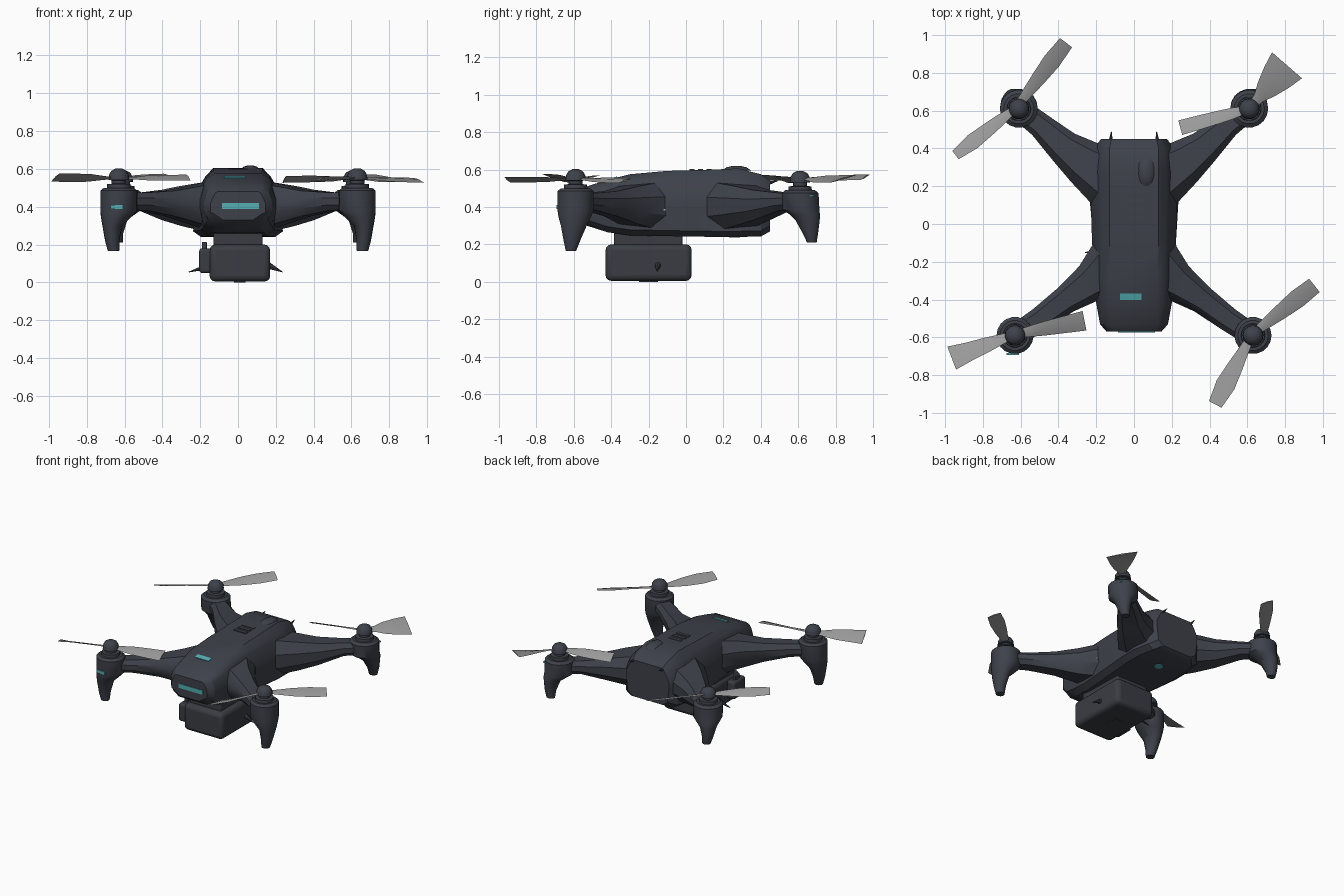
import bpy, bmesh, math
from mathutils import Vector, Matrix

if "Cube" in bpy.data.objects:
    bpy.data.objects.remove(bpy.data.objects["Cube"])


def material(name, rgb):
    m = bpy.data.materials.new(name)
    m.diffuse_color = (*rgb, 1)
    m.use_nodes = True
    m.node_tree.nodes["Principled BSDF"].inputs["Base Color"].default_value = m.diffuse_color
    return m


SHELL = material("slate shell", (0.047, 0.053, 0.068))
CAMERA = material("dark camera grey", (0.042, 0.046, 0.056))
BLADE = material("propeller grey", (0.32, 0.32, 0.32))
TEAL = material("teal light", (0.09, 0.42, 0.44))
PALE = material("pale light", (0.35, 0.38, 0.40))


def finish(bm, name, mat, angle=35, mirror=False, bevel=0):
    bmesh.ops.recalc_face_normals(bm, faces=bm.faces)
    me = bpy.data.meshes.new(name)
    bm.to_mesh(me)
    bm.free()
    ob = bpy.data.objects.new(name, me)
    bpy.context.collection.objects.link(ob)
    me.materials.append(mat)
    bpy.context.view_layer.objects.active = ob
    ob.select_set(True)
    bpy.ops.object.shade_smooth_by_angle(angle=math.radians(angle))
    ob.select_set(False)
    if bevel:
        b = ob.modifiers.new("round", 'BEVEL')
        b.width, b.segments = bevel, 3
    if mirror:
        ob.modifiers.new("mirror", 'MIRROR')
    return ob


def loft(name, rings, mat, **kw):
    """Skin a list of equal-length closed rings and cap both ends."""
    bm = bmesh.new()
    vs = [[bm.verts.new(p) for p in r] for r in rings]
    n = len(rings[0])
    for a, b in zip(vs, vs[1:]):
        for i in range(n):
            j = (i + 1) % n
            bm.faces.new((a[i], a[j], b[j], b[i]))
    bm.faces.new(vs[0])
    bm.faces.new(vs[-1])
    return finish(bm, name, mat, **kw)


def box(name, lo, hi, mat, rot=0, **kw):
    lo, hi = Vector(lo), Vector(hi)
    bm = bmesh.new()
    bmesh.ops.create_cube(bm, size=1, matrix=Matrix.Translation((lo + hi) / 2)
                          @ Matrix.Rotation(rot, 4, 'X') @ Matrix.Diagonal((*(hi - lo), 1)))
    return finish(bm, name, mat, **kw)


def ellipse(cx, cy, z, rx, ry, n=18):
    return [(cx + rx * math.cos(2 * math.pi * i / n), cy + ry * math.sin(2 * math.pi * i / n), z)
            for i in range(n)]


def spike(name, base, tip, r, mat, mirror=False):
    base, tip = Vector(base), Vector(tip)
    d = tip - base
    bm = bmesh.new()
    bmesh.ops.create_cone(bm, segments=8, radius1=r, radius2=0.002, depth=d.length, cap_ends=True,
                          matrix=Matrix.Translation((base + tip) / 2) @ d.to_track_quat('Z', 'Y').to_matrix().to_4x4())
    return finish(bm, name, mat, mirror=mirror)


# Fuselage: y, top z, top w, shoulder z, shoulder w, side z, side w, bottom z, bottom w
SECTIONS = [
    (-.57, .48, .11, .455, .13, .40, .145, .33, .11),
    (-.53, .51, .125, .475, .165, .41, .18, .30, .145),
    (-.42, .545, .12, .50, .178, .42, .20, .265, .17),
    (-.30, .575, .125, .53, .18, .43, .205, .248, .18),
    (-.10, .593, .13, .54, .182, .43, .222, .244, .20),
    (.15, .60, .13, .54, .185, .43, .23, .24, .225),
    (.28, .606, .13, .54, .182, .43, .23, .24, .225),
    (.40, .575, .13, .53, .172, .43, .21, .242, .20),
    (.45, .54, .12, .50, .15, .43, .175, .27, .15),
]


def body_ring(y, zt, wt, zs, ws, zm, wm, zb, wb):
    half = [(wt, zt), (ws - .012, zs + .02), (ws, zs), (wm, zm + .02), (wm, zm - .03),
            (wb + .012, zb + .03), (wb - .03, zb)]
    return [(x, y, z) for x, z in half] + [(-x, y, z) for x, z in reversed(half)]


loft("fuselage", [body_ring(*s) for s in SECTIONS], SHELL, angle=30)

# Small sensor bump and vents on the roof
loft("roof_bump", [ellipse(.065, .27, .595, .05, .08), ellipse(.065, .27, .612, .035, .055),
                   ellipse(.065, .27, .619, .015, .025)], SHELL)
for k in range(3):
    box("roof_vent", (-.05, .02 + k * .045, .59), (.05, .045 + k * .045, .603), SHELL)
spike("tail_antenna", (.125, .41, .52), (.12, .49, .54), .016, SHELL, mirror=True)


# Arms: x, y, half width, low z, high z
def arm(name, stations):
    d = Vector((stations[-1][0] - stations[0][0], stations[-1][1] - stations[0][1])).normalized()
    nx, ny = -d.y, d.x
    prof = [(-1, .3), (-1, .7), (-.6, 1), (.6, 1), (1, .7), (1, .3), (.6, 0), (-.6, 0)]
    loft(name, [[(x + nx * a * w, y + ny * a * w, lo + (hi - lo) * b) for a, b in prof]
                for x, y, w, lo, hi in stations], SHELL, mirror=True)


arm("front_arm", [(.12, -.23, .16, .28, .53), (.23, -.31, .105, .31, .51), (.36, -.40, .075, .35, .485),
                  (.50, -.505, .064, .38, .475), (.62, -.585, .06, .385, .475)])
arm("rear_arm", [(.12, .24, .17, .27, .53), (.26, .325, .125, .30, .51), (.37, .405, .092, .33, .49),
                 (.50, .525, .066, .38, .475), (.61, .61, .06, .385, .475)])


# Motor pods with tapering landing legs: z, x shift, y shift, x radius, y radius
def pod(name, cx, cy, rows):
    loft(name, [ellipse(cx + ox, cy + oy, z, rx, ry) for z, ox, oy, rx, ry in rows], SHELL, mirror=True)
    top = rows[0][0]
    loft(name + "_rotor_mount", [ellipse(cx, cy, z, r, r) for z, r in
         [(top - .01, .065), (top + .02, .062), (top + .022, .038), (top + .04, .038), (top + .042, .055),
          (top + .07, .052), (top + .09, .04), (top + .102, .018)]], SHELL, mirror=True)


pod("front_pod", .63, -.59, [(.50, 0, 0, .08, .08), (.485, 0, 0, .098, .098), (.38, 0, 0, .098, .098),
                             (.345, .015, -.005, .08, .088), (.30, .035, -.01, .052, .07),
                             (.22, .035, -.02, .038, .045), (.165, .028, -.025, .03, .028)])
pod("rear_pod", .61, .61, [(.49, 0, 0, .08, .08), (.475, 0, 0, .10, .10), (.385, 0, .005, .10, .10),
                           (.36, .015, .025, .08, .082), (.33, .03, .04, .055, .066),
                           (.26, .035, .055, .038, .042), (.21, .028, .063, .03, .026)])


# Propeller blades: hub, tip, middle width, tip width, tip height, twist
def blade(hub, tip, wm, wt, zt, twist):
    hub, tip = Vector(hub), Vector(tip)
    d = (tip - hub).normalized()
    n = Vector((-d.y, d.x))
    rings = []
    for t, w in [(.06, .04), (.25, .06), (.45, (wm + .06) / 2), (.72, wm), (1, wt)]:
        c = hub.lerp(tip, t)
        z = .55 + (zt - .55) * t
        ring = []
        for a, up in [(-.5, 0), (0, .006), (.5, 0), (0, -.003)]:
            p = c + n * a * w
            ring.append((p.x, p.y, z + up + a * twist * 2 * min(1, t * 2)))
        rings.append(ring)
    loft("propeller_blade", rings, BLADE, angle=50)


FL, FR, RL, RR = (-.635, -.585), (.625, -.585), (-.625, .615), (.61, .61)
blade(RL, (-.36, .96), .095, .08, .56, .015)
blade(RL, (-.945, .365), .085, .055, .56, .015)
blade(RR, (.245, .51), .075, .08, .545, .018)
blade(RR, (.81, .84), .17, .21, .55, .02)
blade(FL, (-.262, -.512), .09, .105, .555, .015)
blade(FL, (-.965, -.71), .10, .13, .555, .022)
blade(FR, (.955, -.325), .10, .09, .54, .013)
blade(FR, (.43, -.955), .105, .075, .545, .015)

# Slung camera with mount, side lens and little prongs
box("camera_case", (-.15, -.43, .005), (.17, .03, .2), CAMERA, bevel=.03)
box("camera_mount", (-.13, -.385, .17), (.13, -.02, .28), CAMERA, bevel=.01)
box("camera_side_lens", (-.205, -.41, .05), (-.14, -.27, .18), CAMERA, bevel=.015)
box("camera_lens_tab", (-.19, -.36, .17), (-.165, -.31, .215), CAMERA, bevel=.005)
spike("right_prong", (.16, -.15, .09), (.235, -.155, .055), .018, CAMERA)
spike("left_prong", (-.14, -.15, .09), (-.26, -.15, .055), .018, CAMERA)
box("camera_foot", (-.02, -.25, 0), (.04, -.15, .01), CAMERA)

# Indicator lights as thin plates
box("nose_light", (-.085, -.574, .388), (.11, -.567, .42), TEAL)
box("roof_light", (-.073, -.402, .551), (.04, -.367, .559), TEAL, rot=math.atan(.25))
box("pod_light", (-.675, -.693, .388), (-.61, -.684, .41), TEAL)
box("rear_pod_light", (.675, .64, .455), (.692, .685, .464), TEAL)
box("side_light", (.217, -.16, .38), (.226, -.11, .39), PALE)
loft("belly_light", [ellipse(0, .26, .236, .03, .03), ellipse(0, .26, .243, .03, .03)], TEAL)
